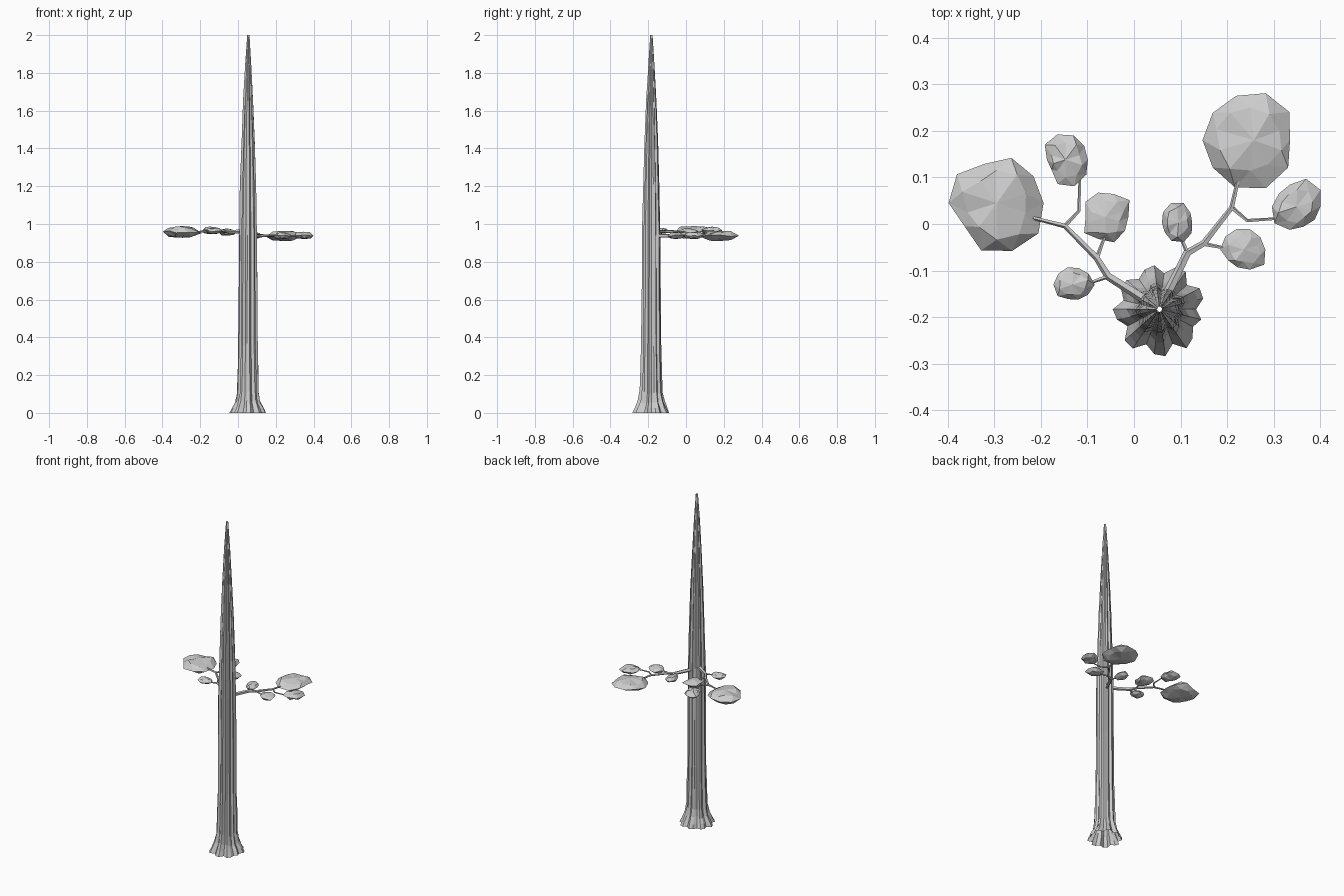
import bpy, bmesh, math, random
from mathutils import Vector

if "Cube" in bpy.data.objects:
    bpy.data.objects.remove(bpy.data.objects["Cube"])

random.seed(7)
CX, CY = 0.055, -0.183


def finish(bm, name):
    bmesh.ops.recalc_face_normals(bm, faces=bm.faces)
    me = bpy.data.meshes.new(name)
    bm.to_mesh(me)
    bm.free()
    ob = bpy.data.objects.new(name, me)
    bpy.context.collection.objects.link(ob)
    return ob


def bridge(bm, a, b, tris=False):
    n = len(a)
    for i in range(n):
        j = (i + 1) % n
        if tris:
            bm.faces.new((a[i], a[j], b[i]))
            bm.faces.new((a[j], b[j], b[i]))
        else:
            bm.faces.new((a[i], a[j], b[j], b[i]))


# Trunk: open tapering tube with bark ridges and flared root
def trunk():
    bm = bmesh.new()
    n = 26
    ridge = [(1.03 if i % 3 else 0.86) + random.uniform(-0.05, 0.04) for i in range(n)]
    profile = [(0, .095), (.025, .083), (.06, .067), (.11, .058), (.22, .054),
               (.36, .051), (.65, .0495), (.95, .047), (1.2, .042), (1.42, .035),
               (1.65, .026), (1.84, .016), (2.0, .006)]
    prev = None
    for z, r in profile:
        ring = []
        for i in range(n):
            a = 2 * math.pi * i / n
            k = ridge[i] + random.uniform(-0.03, 0.03)
            zz = z + (random.uniform(-.012, .012) if .05 < z < 1.9 else 0)
            ring.append(bm.verts.new((CX + r * k * math.cos(a), CY + r * k * math.sin(a), zz)))
        if prev:
            bridge(bm, prev, ring)
        prev = ring
    finish(bm, "trunk")


# Branch: tapering five-sided tube along a level path
def branch(name, pts, z, r0, r1):
    bm = bmesh.new()
    pts = [Vector((x, y, z)) for x, y in pts]
    prev, last = None, len(pts) - 1
    for k, p in enumerate(pts):
        d = (pts[min(k + 1, last)] - pts[max(k - 1, 0)]).normalized()
        side = Vector((-d.y, d.x, 0))
        r = r0 + (r1 - r0) * k / last
        ring = []
        for i in range(5):
            a = 2 * math.pi * i / 5
            ring.append(bm.verts.new(p + r * (side * math.cos(a) + Vector((0, 0, math.sin(a))))))
        if prev:
            bridge(bm, prev, ring)
        else:
            bm.faces.new(ring)
        prev = ring
    bm.faces.new(prev)
    finish(bm, name)


# Foliage: flat faceted clump, rim radii given around its outline
def clump(name, x, y, z, h, radii):
    bm = bmesh.new()
    n = len(radii)

    def ring(scale, dz, shift):
        out = []
        for i, r in enumerate(radii):
            a = 2 * math.pi * (i + shift) / n
            r2 = r + (radii[(i + 1) % n] - r) * shift
            s = scale * (random.uniform(.88, 1.12) if shift else 1)
            out.append(bm.verts.new((x + r2 * s * math.cos(a), y + r2 * s * math.sin(a),
                                     z + dz + random.uniform(-.25, .25) * h)))
        return out

    rim = ring(1, 0, 0)
    for s in (1, -1):
        mid = ring(.68, s * h * .7, .5)
        bridge(bm, rim, mid, True)
        tip = bm.verts.new((x + random.uniform(-.1, .1) * radii[0], y, z + s * h))
        for i in range(n):
            bm.faces.new((mid[i], mid[(i + 1) % n], tip))
    finish(bm, name)


trunk()

ZL, ZR = 0.96, 0.938
branch("left_branch", [(.045, -.175), (-.055, -.112), (-.08, -.072), (-.148, -.004),
                       (-.22, .014)], ZL, .011, .004)
branch("left_twig_outer", [(-.148, -.004), (-.118, .028), (-.116, .10)], ZL, .005, .003)
branch("left_twig_middle", [(-.08, -.075), (-.06, -.02)], ZL, .005, .003)
branch("left_twig_inner", [(-.055, -.112), (-.10, -.128)], ZL, .005, .003)

branch("right_branch", [(.06, -.175), (.115, -.062), (.15, -.042), (.21, .035),
                        (.225, .10)], ZR, .011, .004)
branch("right_twig_outer", [(.21, .035), (.243, .007), (.315, .012)], ZR, .005, .003)
branch("right_twig_middle", [(.15, -.043), (.20, -.053)], ZR, .005, .003)
branch("right_twig_inner", [(.115, -.062), (.097, -.02)], ZR, .005, .003)

clump("left_foliage_end", -.295, .045, .958, .031,
      [.101, .098, .102, .088, .105, .103, .085, .107, .108, .111])
clump("left_foliage_outer", -.147, .138, .966, .020,
      [.048, .050, .055, .057, .055, .040, .037, .055, .060, .055])
clump("left_foliage_middle", -.06, .015, .958, .019,
      [.048, .062, .052, .055, .055, .044, .058, .050, .057, .050])
clump("left_foliage_inner", -.13, -.130, .964, .016,
      [.046, .040, .037, .039, .040, .043, .042, .033, .034, .038])
clump("right_foliage_end", .25, .18, .937, .027,
      [.085, .103, .106, .100, .100, .103, .100, .107, .108, .100])
clump("right_foliage_outer", .35, .037, .940, .019,
      [.050, .062, .063, .050, .048, .054, .060, .052, .045, .047])
clump("right_foliage_middle", .235, -.055, .938, .018,
      [.047, .045, .046, .047, .048, .050, .040, .040, .045, .055])
clump("right_foliage_inner", .093, .003, .940, .017,
      [.032, .035, .044, .044, .038, .033, .034, .041, .044, .038])
